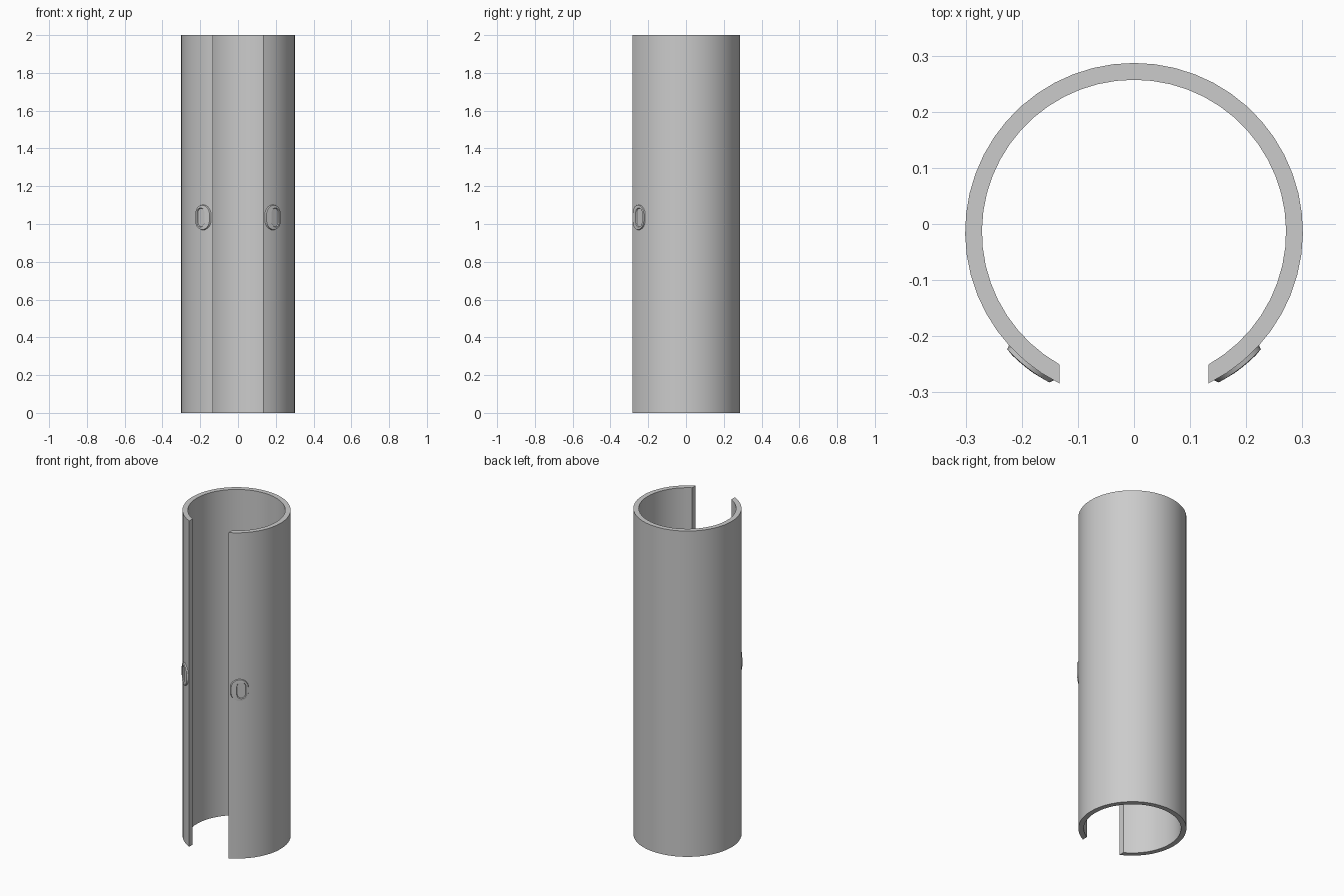
import bpy, bmesh, math

if "Cube" in bpy.data.objects:
    bpy.data.objects.remove(bpy.data.objects["Cube"])

CY = -0.014          # y of the tube axis
R_OUT, R_IN = 0.301, 0.271
GAP = 0.133          # half width of the front opening
HEIGHT = 2.0
SEGS = 44


def finish(name, bm, mirror=False):
    bmesh.ops.recalc_face_normals(bm, faces=bm.faces)
    mesh = bpy.data.meshes.new(name)
    bm.to_mesh(mesh)
    bm.free()
    ob = bpy.data.objects.new(name, mesh)
    bpy.context.collection.objects.link(ob)
    if mirror:
        ob.modifiers.new("mirror", 'MIRROR').use_axis[0] = True
    bpy.ops.object.select_all(action='DESELECT')
    ob.select_set(True)
    bpy.context.view_layer.objects.active = ob
    bpy.ops.object.shade_smooth_by_angle(angle=math.radians(30))
    return ob


def on_tube(r, a, z):
    # angle a is measured from the front (-y) towards +x
    return (r * math.sin(a), CY - r * math.cos(a), z)


# Split tube: C-shaped wall with ends cut parallel to the centre plane
bm = bmesh.new()
columns = []
for i in range(SEGS + 1):
    col = []
    for r, z in ((R_OUT, 0), (R_OUT, HEIGHT), (R_IN, HEIGHT), (R_IN, 0)):
        a0 = math.asin(GAP / r)
        a = a0 + (2 * math.pi - 2 * a0) * i / SEGS
        col.append(bm.verts.new(on_tube(r, a, z)))
    columns.append(col)
for a, b in zip(columns, columns[1:]):
    for k in range(4):
        n = (k + 1) % 4
        bm.faces.new((a[k], b[k], b[n], a[n]))
bm.faces.new(columns[0])
bm.faces.new(columns[-1])
finish("split_tube", bm)


# Slot pads: shallow raised ovals, each with a recessed slot, either side of the gap
def oval(hw, hz, steps=10):
    pts = []
    for end, start in ((1, 0), (-1, math.pi)):
        for i in range(steps + 1):
            t = start + math.pi * i / steps
            pts.append((hw * math.cos(t), end * (hz - hw) + hw * math.sin(t)))
    return pts


bm = bmesh.new()
rings = []
# half width, half height, radius from axis, centre angle
for hw, hz, r, deg in ((0.052, 0.068, 0.2985, 38.0), (0.048, 0.065, 0.308, 38.3),
                       (0.026, 0.051, 0.309, 40.0), (0.023, 0.048, 0.303, 40.0)):
    rings.append([bm.verts.new(on_tube(r, math.radians(deg) + u / r, 1.035 + v))
                  for u, v in oval(hw, hz)])
for a, b in zip(rings, rings[1:]):
    for k in range(len(a)):
        n = (k + 1) % len(a)
        bm.faces.new((a[k], a[n], b[n], b[k]))
bm.faces.new(rings[-1])
bm.faces.new(rings[0])
finish("slot_pads", bm, mirror=True)
